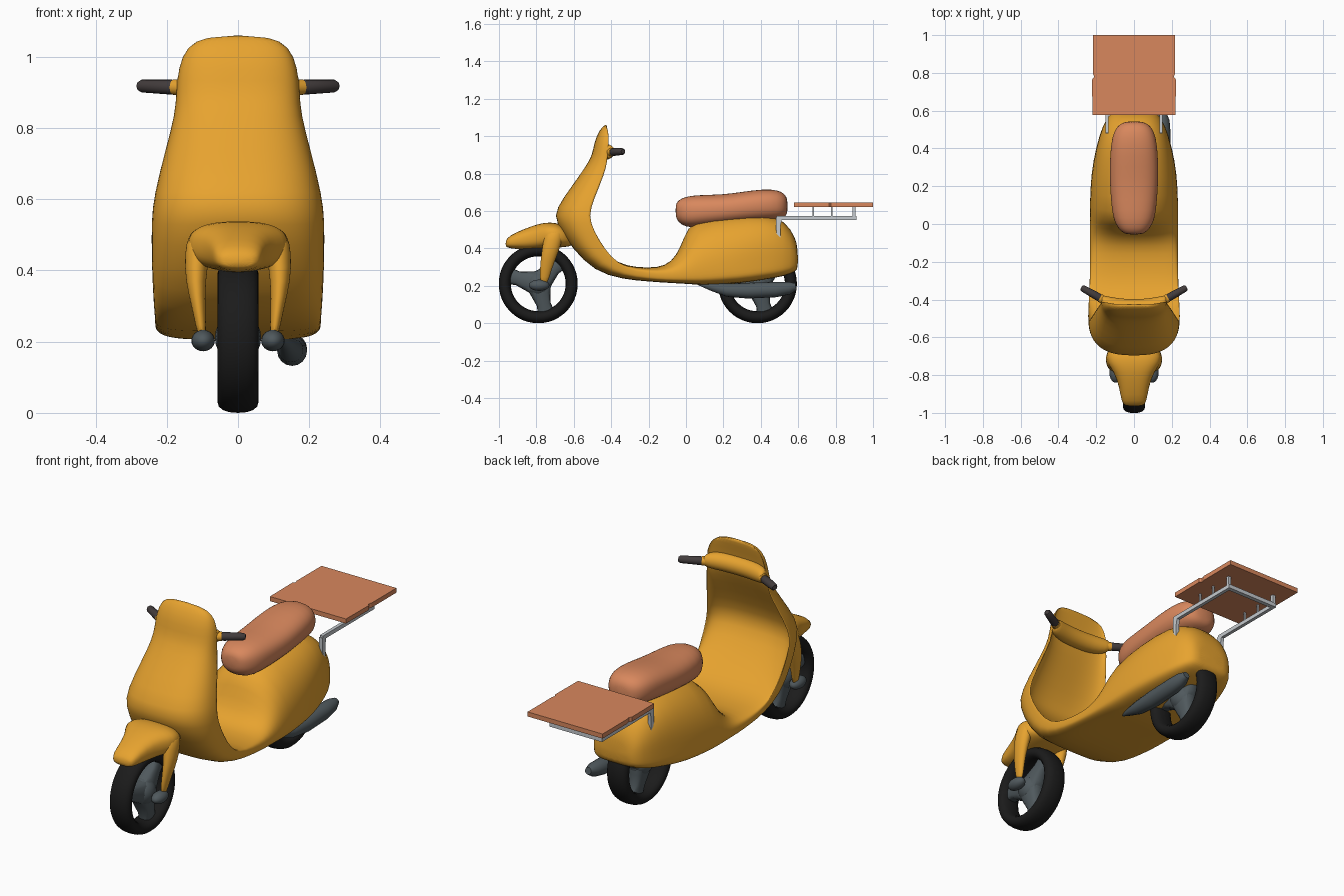
import bpy, bmesh, math
from mathutils import Vector

if "Cube" in bpy.data.objects:
    bpy.data.objects.remove(bpy.data.objects["Cube"])

def mat(name, c):
    m = bpy.data.materials.new(name)
    m.diffuse_color = (*c, 1)
    m.use_nodes = True
    m.node_tree.nodes["Principled BSDF"].inputs["Base Color"].default_value = m.diffuse_color
    return m

YELLOW = mat("yellow paint", (.84, .385, .03))
SEAT = mat("tan leather", (.69, .245, .11))
BOARD = mat("brown board", (.69, .245, .11))
BLACK = mat("black rubber", (.011, .011, .011))
GREY = mat("dark grey metal", (.08, .10, .11))
GRIP = mat("dark grip", (.055, .045, .045))
SILVER = mat("silver metal", (.56, .59, .62))

def finish(bm, name, m, smooth=True, sub=0, angle=40):
    bmesh.ops.recalc_face_normals(bm, faces=bm.faces)
    me = bpy.data.meshes.new(name)
    bm.to_mesh(me)
    bm.free()
    me.materials.append(m)
    ob = bpy.data.objects.new(name, me)
    bpy.context.collection.objects.link(ob)
    if sub:
        ob.modifiers.new("sub", 'SUBSURF').levels = sub
        ob.modifiers["sub"].render_levels = sub
    if smooth:
        bpy.ops.object.select_all(action='DESELECT')
        ob.select_set(True)
        bpy.context.view_layer.objects.active = ob
        if sub:
            bpy.ops.object.shade_smooth()
        else:
            bpy.ops.object.shade_smooth_by_angle(angle=math.radians(angle))
    return ob

def loft(name, rings, m, sub=0, closed=False):
    bm = bmesh.new()
    vs = [[bm.verts.new(p) for p in r] for r in rings]
    n = len(vs[0])
    for i in range(len(vs) if closed else len(vs) - 1):
        a, b = vs[i], vs[(i + 1) % len(vs)]
        for j in range(n):
            bm.faces.new((a[j], a[(j + 1) % n], b[(j + 1) % n], b[j]))
    if not closed:
        bm.faces.new(vs[0])
        bm.faces.new(vs[-1])
    return finish(bm, name, m, sub=sub)

def sp(v, k):
    return math.copysign(abs(v) ** (2 / k), v)

def angles(n):
    return [2 * math.pi * j / n for j in range(n)]

def oval(x, y, z, rx, rz, k=2, n=16):
    "superellipse section facing along y"
    return [(x + rx * sp(math.sin(a), k), y, z + rz * sp(math.cos(a), k)) for a in angles(n)]

def tube(name, pts, m, n=16):
    "round tube through (x, y, z, radius) points"
    rings = []
    for i, p in enumerate(pts):
        d = Vector(pts[min(i + 1, len(pts) - 1)][:3]) - Vector(pts[max(i - 1, 0)][:3])
        q = d.to_track_quat('Z', 'Y')
        rings.append([Vector(p[:3]) + q @ Vector((p[3] * math.cos(a), p[3] * math.sin(a), 0)) for a in angles(n)])
    return loft(name, rings, m)

def box(name, lo, hi, m):
    bm = bmesh.new()
    bmesh.ops.create_cube(bm, size=1)
    for v in bm.verts:
        v.co = [(l + h) / 2 + c * (h - l) for l, h, c in zip(lo, hi, v.co)]
    return finish(bm, name, m, smooth=False)

def ball(name, c, r, m):
    bm = bmesh.new()
    bmesh.ops.create_uvsphere(bm, u_segments=20, v_segments=12, radius=1)
    for v in bm.verts:
        v.co = [a + b * d for a, b, d in zip(c, r, v.co)]
    return finish(bm, name, m, angle=60)

# Body: leg shield, floor and tail in one loft
# outer centre y,z / edge y,z / half width / inner centre y,z
body = [
    (-.435, 1.062, -.43, 1.058, .09, -.42, 1.062),
    (-.465, 1.03, -.413, 1.03, .145, -.425, 1.03),
    (-.492, .965, -.408, .97, .168, -.44, .97),
    (-.50, .90, -.415, .90, .174, -.45, .89),
    (-.535, .84, -.415, .84, .177, -.475, .83),
    (-.605, .74, -.45, .74, .204, -.525, .735),
    (-.70, .61, -.502, .61, .237, -.59, .605),
    (-.70, .54, -.502, .54, .244, -.585, .53),
    (-.61, .40, -.455, .44, .243, -.50, .43),
    (-.49, .277, -.40, .355, .240, -.41, .35),
    (-.34, .235, -.325, .29, .235, -.32, .304),
    (-.20, .223, -.20, .26, .233, -.20, .295),
    (-.10, .216, -.10, .255, .233, -.11, .305),
    (-.02, .212, -.04, .26, .233, -.05, .36),
    (.06, .206, .03, .27, .234, -.01, .46),
    (.12, .204, .10, .28, .234, .03, .555),
    (.30, .214, .25, .30, .229, .25, .58),
    (.42, .233, .40, .32, .202, .42, .585),
    (.52, .25, .52, .33, .168, .53, .55),
    (.59, .276, .592, .34, .125, .585, .46),
    (.598, .30, .602, .34, .08, .597, .40)]
inner_k = {9: 3.2, 10: 4, 11: 4, 12: 3.2, 13: 2.3, 14: 2, 15: 2.1, 16: 2.3}
rings = []
for i, (oy, oz, ey, ez, w, iy, iz) in enumerate(body):
    ko = min(4.5, 2.6 + .6 * max(0, i - 7))        # squarer under the floor
    ki = inner_k.get(i, 2.6)
    ring = []
    for a in angles(36):
        c = math.cos(a)
        k = ko if c > 0 else ki
        d = abs(c) ** (2 / k) if abs(c) > 1e-6 else 0
        ty, tz = (oy, oz) if c > 0 else (iy, iz)
        ring.append((w * sp(math.sin(a), k), ey + (ty - ey) * d, ez + (tz - ez) * d))
    rings.append(ring)
loft("body", rings, YELLOW, sub=1)

# Steering head across the top of the shield, bowed like the shield
head = []
for x, y, s in ((-.172, -.405, .45), (-.166, -.412, .75), (-.12, -.432, .95), (-.05, -.445, 1), (.05, -.445, 1),
                (.12, -.432, .95), (.166, -.412, .75), (.172, -.405, .45)):
    head.append([(x, y + .048 * s * math.cos(a), .917 + .048 * s * math.sin(a)) for a in angles(16)])
loft("steering_head", head, YELLOW, sub=1)

# Seat: y, bottom, top, half width
seat = [(-.056, .575, .63, .035), (-.044, .54, .658, .068), (0, .512, .678, .10), (.06, .512, .686, .118),
        (.2, .525, .688, .128), (.3, .535, .703, .130), (.42, .545, .719, .124), (.49, .552, .712, .108),
        (.528, .565, .694, .08), (.544, .59, .66, .04)]
loft("seat", [oval(0, y, (b + t) / 2, w, (t - b) / 2, 2.4, 24) for y, b, t, w in seat], SEAT, sub=1)

# Front fender: y, bottom, top, half width
fender = [(-.965, .41, .44, .045), (-.948, .40, .468, .066), (-.86, .392, .507, .078), (-.78, .395, .535, .108),
          (-.73, .40, .54, .148), (-.67, .405, .535, .142), (-.62, .41, .49, .10), (-.602, .42, .46, .055)]
loft("front_fender", [oval(0, y, (b + t) / 2, w, (t - b) / 2, 2.6, 24) for y, b, t, w in fender], YELLOW, sub=1)

# Wheels: tyre, hub and three flared spokes
def wheel(name, cy):
    cz, R = .211, .179
    tyre = []
    for t in angles(48):
        ring = []
        for a in angles(16):
            r = R + .032 * sp(math.cos(a), 2.3)
            ring.append((.058 * sp(math.sin(a), 2.3), cy + r * math.cos(t), cz + r * math.sin(t)))
        tyre.append(ring)
    loft(name + "_tyre", tyre, BLACK, closed=True)
    ball(name + "_hub", (0, cy, cz), (.065, .07, .07), GREY)
    for k in range(3):
        t = math.radians(45 + 120 * k)
        u, v = Vector((0, math.cos(t), math.sin(t))), Vector((0, -math.sin(t), math.cos(t)))
        sec = []
        for r, w, h in ((.01, .065, .05), (.06, .052, .044), (.115, .038, .036), (.162, .045, .03)):
            sec.append([Vector((h * sp(math.sin(a), 3), cy, cz)) + u * r + v * w * sp(math.cos(a), 3)
                        for a in angles(12)])
        loft(f"{name}_spoke_{k}", sec, GREY)

wheel("front_wheel", -.79)
wheel("rear_wheel", .382)

# Mirrored parts
for s, side in ((1, "right"), (-1, "left")):
    # fork leg: x, y, z, half x, half y
    leg = [(.10, -.70, .51, .04, .05), (.115, -.71, .45, .036, .052), (.12, -.73, .37, .029, .045),
           (.11, -.75, .29, .018, .032), (.099, -.762, .20, .012, .02)]
    loft(side + "_fork_leg", [[(s * (x + a * math.cos(t)), y + b * math.sin(t), z) for t in angles(16)]
                              for x, y, z, a, b in leg], YELLOW, sub=1)
    ball(side + "_axle_cap", (s * .098, -.785, .203), (.033, .055, .03), GREY)
    tube(side + "_grip_collar", [(s * .15, -.409, .914, .023), (s * .181, -.391, .915, .022)], YELLOW)
    tube(side + "_grip", [(s * .172, -.396, .915, .018), (s * .188, -.387, .915, .021), (s * .27, -.341, .918, .018),
                          (s * .279, -.336, .918, .012)], GRIP)
    # rack rails, hooked legs and posts
    x0, x1 = sorted((s * .134, s * .152))
    box(side + "_rack_rail", (x0, .485, .553), (x1, .91, .574), SILVER)
    loft(side + "_rack_leg", [[(x0, y0, z), (x1, y0, z), (x1, y1, z), (x0, y1, z)]
                              for y0, y1, z in ((.48, .515, .565), (.48, .505, .52), (.487, .505, .45))], SILVER)
    for y, h in ((.68, .004), (.78, .004), (.898, .008)):
        box(f"{side}_rack_post_{int(y * 100)}", (s * .143 - h, y - h, .57), (s * .143 + h, y + h, .63), SILVER)
box("rack_cross_bar", (-.152, .89, .553), (.152, .912, .574), SILVER)

# Carrier board with a small notch on each side
half = [(.22, .578), (.222, .765), (.213, .775), (.213, .785), (.217, .795), (.217, 1.0)]
outline = half + [(-x, y) for x, y in reversed(half)]
bm = bmesh.new()
face = bm.faces.new([bm.verts.new((x, y, .622)) for x, y in outline])
top = bmesh.ops.extrude_face_region(bm, geom=[face])
for v in top["geom"]:
    if isinstance(v, bmesh.types.BMVert):
        v.co.z = .646
finish(bm, "carrier_board", BOARD, smooth=False)

# Exhaust and tailpipe
tube("exhaust", [(.12, .06, .215, .008), (.135, .13, .196, .02), (.148, .22, .177, .035), (.152, .33, .174, .042),
                 (.153, .48, .18, .041), (.154, .55, .188, .034), (.155, .588, .196, .018)], GREY)
